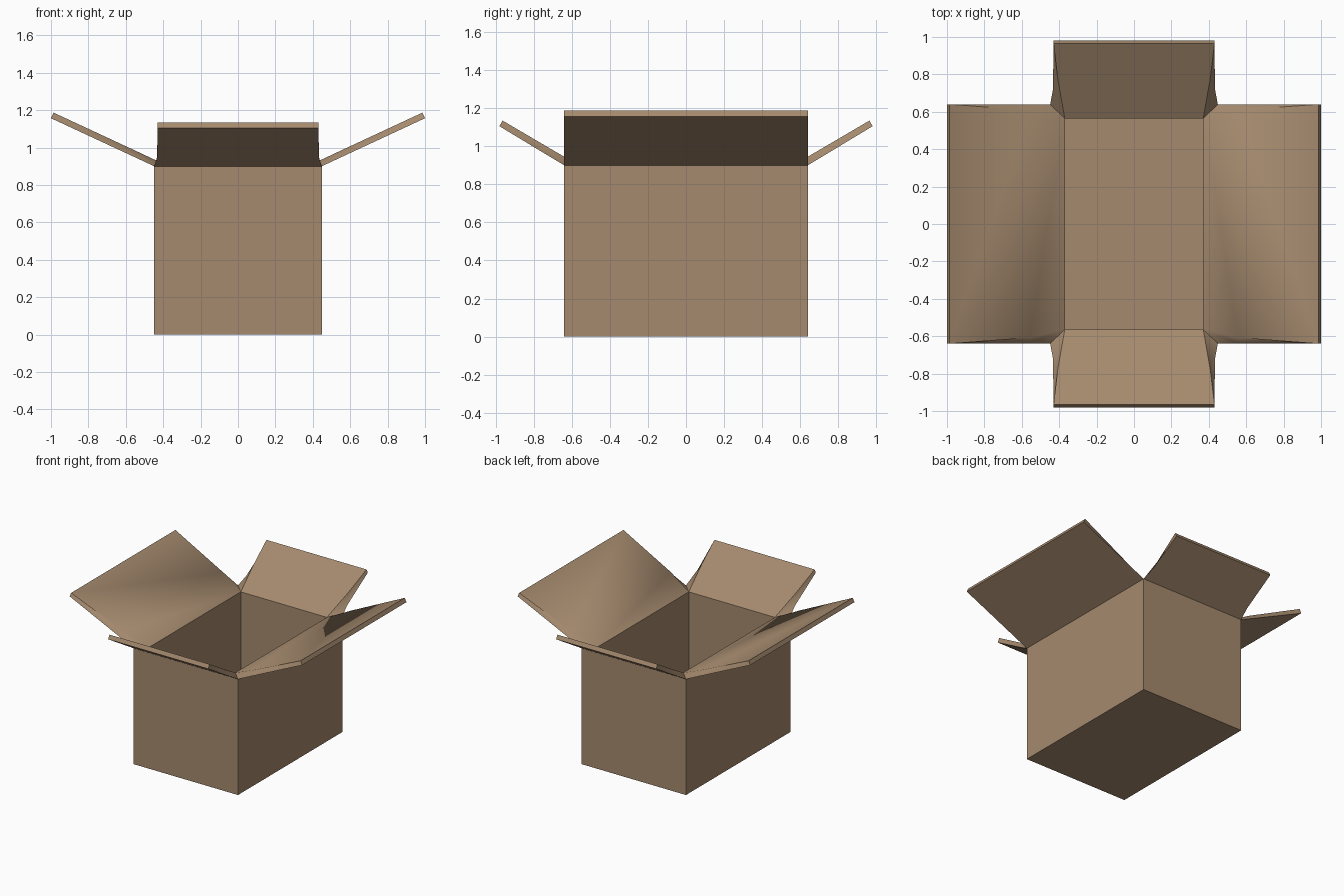
import bpy, bmesh

if "Cube" in bpy.data.objects:
    bpy.data.objects.remove(bpy.data.objects["Cube"])

card = bpy.data.materials.new("cardboard brown")
card.diffuse_color = (0.376, 0.254, 0.156, 1)
card.use_nodes = True
card.node_tree.nodes["Principled BSDF"].inputs["Base Color"].default_value = card.diffuse_color

OX, OY, H = 0.448, 0.64, 0.9      # outer half sizes and height
IX, IY, FLOOR = 0.37, 0.563, 0.08  # opening half sizes and floor height


def finish(bm, name):
    mesh = bpy.data.meshes.new(name)
    bm.to_mesh(mesh)
    bm.free()
    obj = bpy.data.objects.new(name, mesh)
    bpy.context.collection.objects.link(obj)
    mesh.materials.append(card)
    bpy.ops.object.select_all(action='DESELECT')
    obj.select_set(True)
    bpy.context.view_layer.objects.active = obj
    bpy.ops.object.shade_smooth_by_angle(angle=0.6)


# Box body: outer and inner shells; the rim is covered by the flaps
bm = bmesh.new()


def ring(hx, hy, z):
    return [bm.verts.new((sx * hx, sy * hy, z))
            for sx, sy in ((-1, -1), (1, -1), (1, 1), (-1, 1))]


rings = [ring(OX, OY, 0), ring(OX, OY, H), ring(IX, IY, H), ring(IX, IY, FLOOR)]
rim = []
bm.faces.new(rings[0][::-1])
bm.faces.new(rings[3])
for k in range(3):
    for i in range(4):
        j = (i + 1) % 4
        f = bm.faces.new((rings[k][i], rings[k][j], rings[k + 1][j], rings[k + 1][i]))
        if k == 1:
            rim.append(f)
bmesh.ops.recalc_face_normals(bm, faces=bm.faces)
bmesh.ops.delete(bm, geom=rim, context='FACES_ONLY')
finish(bm, "box_body")


# Flap: rows of (distance out, half width, height) for underside and top
def flap(name, place, under, top):
    bm = bmesh.new()
    rows = []
    for (d, w, z), (d2, w2, z2) in zip(under, top):
        rows.append([bm.verts.new(place(*p)) for p in
                     ((d, -w, z), (d, w, z), (d2, w2, z2), (d2, -w2, z2))])
    base = bm.faces.new(rows[0])
    bm.faces.new(rows[-1][::-1])
    for a, b in zip(rows, rows[1:]):
        for i in range(4):
            j = (i + 1) % 4
            bm.faces.new((a[i], a[j], b[j], b[i]))
    bmesh.ops.recalc_face_normals(bm, faces=bm.faces)
    bmesh.ops.delete(bm, geom=[base], context='FACES_ONLY')
    finish(bm, name)


long_under = [(OX, OY, H), (0.57, 0.64, 0.957), (1.0, 0.64, 1.157)]
long_top = [(IX, IY, H), (0.556, 0.608, 0.987), (0.986, 0.64, 1.187)]
short_under = [(OY, OX, H), (0.72, 0.433, 0.948), (0.98, 0.43, 1.105)]
short_top = [(IY, IX, H), (0.78, 0.408, 1.027), (0.964, 0.43, 1.135)]

for side, s in (("left", -1), ("right", 1)):
    flap(side + "_flap", lambda d, w, z, s=s: (s * d, w, z), long_under, long_top)
for side, s in (("front", -1), ("back", 1)):
    flap(side + "_flap", lambda d, w, z, s=s: (w, s * d, z), short_under, short_top)
